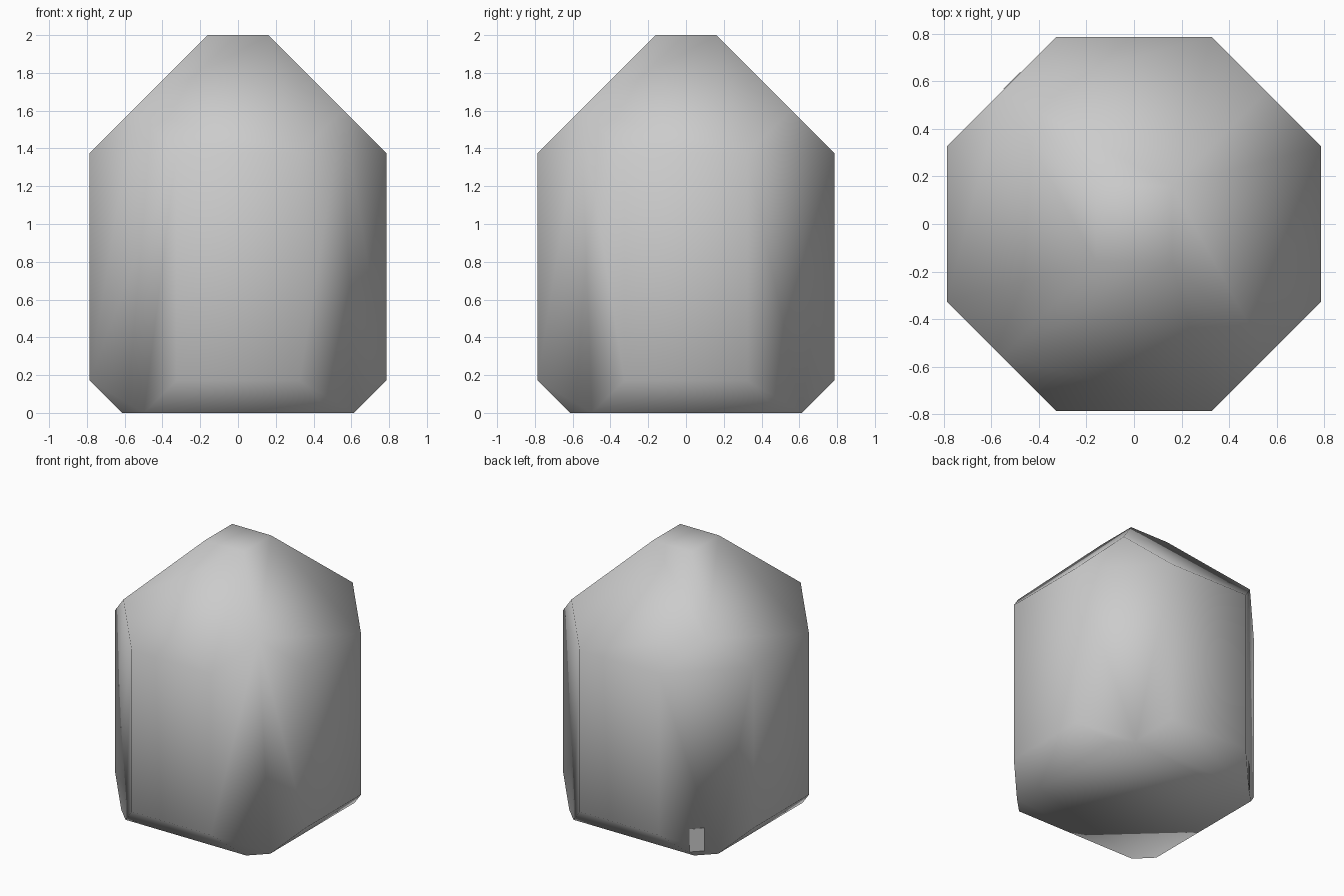
import bpy, bmesh, math
from mathutils import Vector, Matrix

if "Cube" in bpy.data.objects:
    bpy.data.objects.remove(bpy.data.objects["Cube"])


def finish(bm, name, smooth):
    bmesh.ops.recalc_face_normals(bm, faces=bm.faces)
    for f in bm.faces:
        f.smooth = smooth
    mesh = bpy.data.meshes.new(name)
    bm.to_mesh(mesh)
    bm.free()
    obj = bpy.data.objects.new(name, mesh)
    bpy.context.collection.objects.link(obj)
    return obj


def slice_off(bm, point, normal):
    geom = bm.verts[:] + bm.edges[:] + bm.faces[:]
    cut = bmesh.ops.bisect_plane(bm, geom=geom, dist=1e-5, plane_co=point,
                                 plane_no=normal, clear_outer=True)
    edges = [e for e in cut["geom_cut"] if isinstance(e, bmesh.types.BMEdge)]
    bmesh.ops.contextual_create(bm, geom=edges)


# Crystal body: a block with faceted corners, crown and base
HALF = 0.786
bm = bmesh.new()
bmesh.ops.create_cube(bm, size=1, matrix=Matrix.Translation((0, 0, 1))
                      @ Matrix.Diagonal((2 * HALF, 2 * HALF, 2, 1)))
for k in range(4):
    turn = Matrix.Rotation(k * math.pi / 2, 3, 'Z')
    slice_off(bm, turn @ Vector((HALF, 0.326, 0)), turn @ Vector((1, 1, 0)))
    slice_off(bm, turn @ Vector((0.16, 0, 2)), turn @ Vector((1, 0, 1)))
    slice_off(bm, turn @ Vector((0.614, 0, 0)), turn @ Vector((1, 0, -1)))
finish(bm, "crystal_body", True)

# Small flush tab at the foot of the back left facet
bm = bmesh.new()
bmesh.ops.create_cube(bm, size=1, matrix=Matrix.Translation((-0.495, 0.585, 0.115))
                      @ Matrix.Rotation(math.radians(135), 4, 'Z')
                      @ Matrix.Diagonal((0.05, 0.1, 0.17, 1)))
finish(bm, "foot_tab", False)
